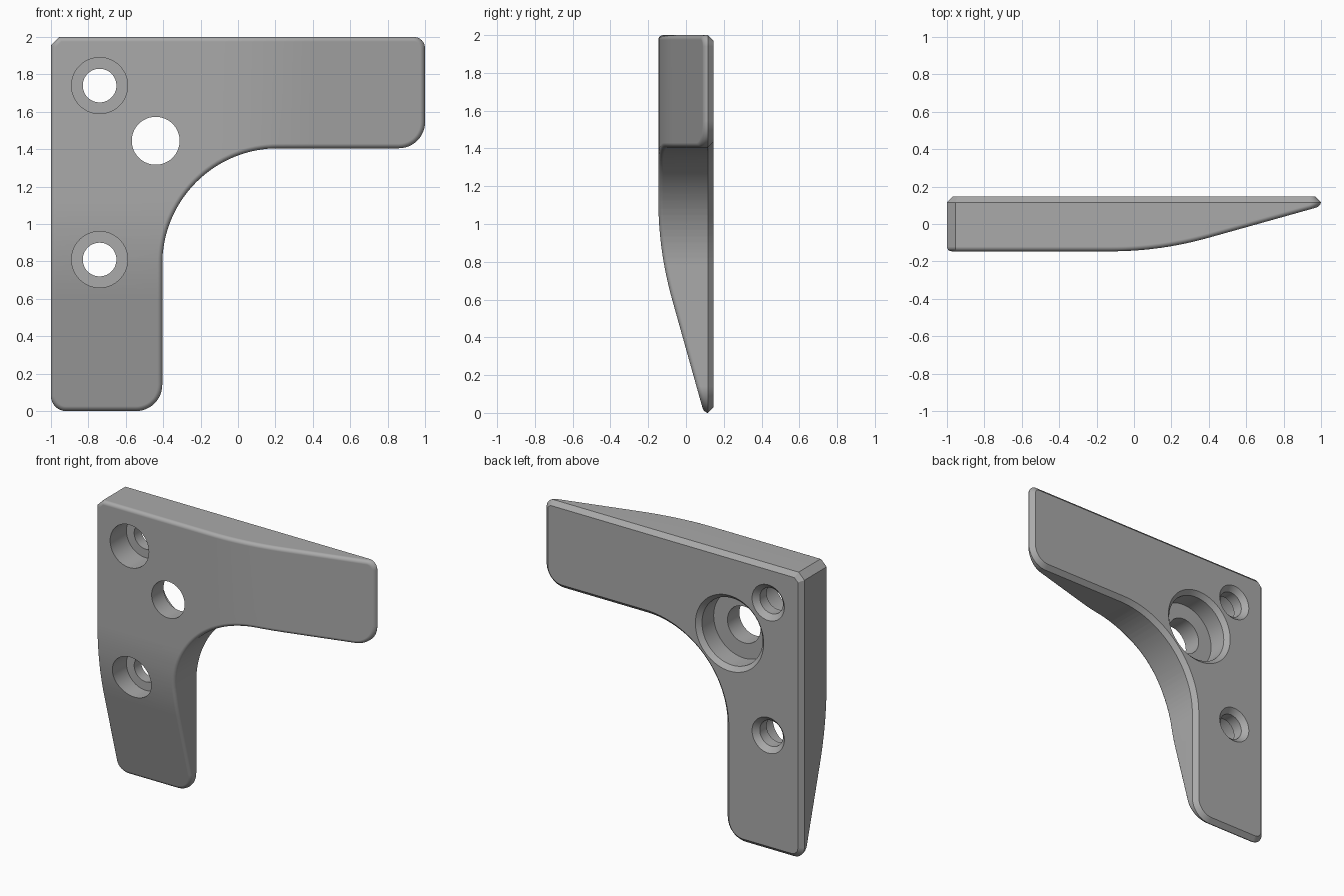
import bpy, bmesh, math
from mathutils import Vector

cube = bpy.data.objects.get("Cube")
if cube:
    bpy.data.objects.remove(cube, do_unlink=True)

HALF = 0.146      # half thickness
CHAMFER = 0.03    # rear edge
FILLET = 0.025    # front edge
STEPS = 5

steel = bpy.data.materials.new("plain grey")
steel.use_nodes = True
steel.diffuse_color = (0.4, 0.4, 0.4, 1)
steel.node_tree.nodes["Principled BSDF"].inputs["Base Color"].default_value = (0.4, 0.4, 0.4, 1)


def arc(cx, cz, r, start, end, n):
    angles = [math.radians(start + (end - start) * i / n) for i in range(n + 1)]
    return [Vector((cx + r * math.cos(a), cz + r * math.sin(a))) for a in angles]


def inset(points, d):
    """Move every side of a counterclockwise outline inwards by d."""
    result = []
    for i, p in enumerate(points):
        a = (p - points[i - 1]).normalized()
        b = (points[(i + 1) % len(points)] - p).normalized()
        na, nb = Vector((-a.y, a.x)), Vector((-b.y, b.x))
        result.append(p + (na + nb) * d / (1 + na.dot(nb)))
    return result


def front_y(u):
    """Front surface: flat, then a parabola, then a straight taper."""
    slope, u0, u1 = 0.28, -0.12, 0.4
    if u < u0:
        return -HALF
    if u < u1:
        return -HALF + slope * (u - u0) ** 2 / (2 * (u1 - u0))
    return -HALF + slope * (u - (u0 + u1) / 2)


def make_object(name, bm):
    bmesh.ops.recalc_face_normals(bm, faces=bm.faces)
    mesh = bpy.data.meshes.new(name)
    bm.to_mesh(mesh)
    bm.free()
    obj = bpy.data.objects.new(name, mesh)
    bpy.context.collection.objects.link(obj)
    mesh.materials.append(steel)
    return obj


def bridge(bm, rings):
    for lower, upper in zip(rings, rings[1:]):
        for i in range(len(lower)):
            bm.faces.new((lower[i - 1], lower[i], upper[i], upper[i - 1]))
    bm.faces.new(rings[0])
    bm.faces.new(rings[-1])


# L-shaped outline with rounded corners and a large inner sweep
outline = (arc(-0.92, 0.08, 0.08, 180, 270, 8)
           + arc(-0.545, 0.14, 0.14, 270, 360, 12)
           + arc(0.215, 0.785, 0.62, 180, 90, 32)
           + arc(0.86, 1.545, 0.14, 270, 360, 12)
           + arc(0.94, 1.94, 0.06, 0, 90, 8)
           + [Vector((-0.955, 2)), Vector((-1, 1.955))])

# Bracket body: chamfered back, straight wall, rounded front edge
layers = [(CHAMFER, HALF), (0, HALF - CHAMFER)]
for i in range(STEPS + 1):
    t = math.pi / 2 * (1 - i / STEPS)
    layers.append((FILLET * (1 - math.sin(t)), -HALF + FILLET * (1 - math.cos(t))))
bm = bmesh.new()
bridge(bm, [[bm.verts.new((p.x, y, p.y)) for p in inset(outline, d)] for d, y in layers])

# Cut strips across both arms, then bend the front into the taper
for i in range(15):
    u = -0.12 + 0.52 * i / 14
    for co, no in (((u, 0, 0), (1, 0, 0)), ((0, 0, 1 - u), (0, 0, 1))):
        bmesh.ops.bisect_plane(bm, geom=bm.verts[:] + bm.edges[:] + bm.faces[:],
                               plane_co=co, plane_no=no, dist=1e-5)
for v in bm.verts:
    if v.co.y < 0:
        rise = front_y(max(v.co.x, 1 - v.co.z)) + HALF
        v.co.y = min(v.co.y + rise, HALF - CHAMFER - 0.004)
body = make_object("corner_bracket", bm)


# Holes turned from (radius, y) profiles
def drill(name, x, z, profile, n=64):
    bm = bmesh.new()
    bridge(bm, [[bm.verts.new((x + r * math.cos(math.tau * k / n), y,
                               z + r * math.sin(math.tau * k / n))) for k in range(n)]
                for r, y in profile])
    cutter = make_object(name, bm)
    cutter.hide_render = True
    mod = body.modifiers.new(name, 'BOOLEAN')
    mod.operation = 'DIFFERENCE'
    mod.solver = 'EXACT'
    mod.object = cutter
    bpy.context.view_layer.objects.active = body
    bpy.ops.object.modifier_apply(modifier=name)
    bpy.data.objects.remove(cutter, do_unlink=True)


OUT = 0.05
screw = [(0.15, -HALF - OUT), (0.15, 0.035), (0.09, 0.035),
         (0.09, HALF - 0.035), (0.125, HALF), (0.125, HALF + OUT)]
pocket = [(0.128, -HALF - OUT), (0.128, -0.014), (0.235, -0.014),
          (0.235, HALF - CHAMFER), (0.265, HALF), (0.265, HALF + OUT)]
drill("upper_screw_hole", -0.74, 1.74, screw)
drill("lower_screw_hole", -0.74, 0.81, screw)
drill("centre_pocket", -0.44, 1.445, pocket)

# Smooth shading with crisp edges
bpy.ops.object.select_all(action='DESELECT')
body.select_set(True)
bpy.context.view_layer.objects.active = body
bpy.ops.object.shade_smooth_by_angle(angle=math.radians(30))
weighted = body.modifiers.new("weighted_normals", 'WEIGHTED_NORMAL')
weighted.keep_sharp = True
